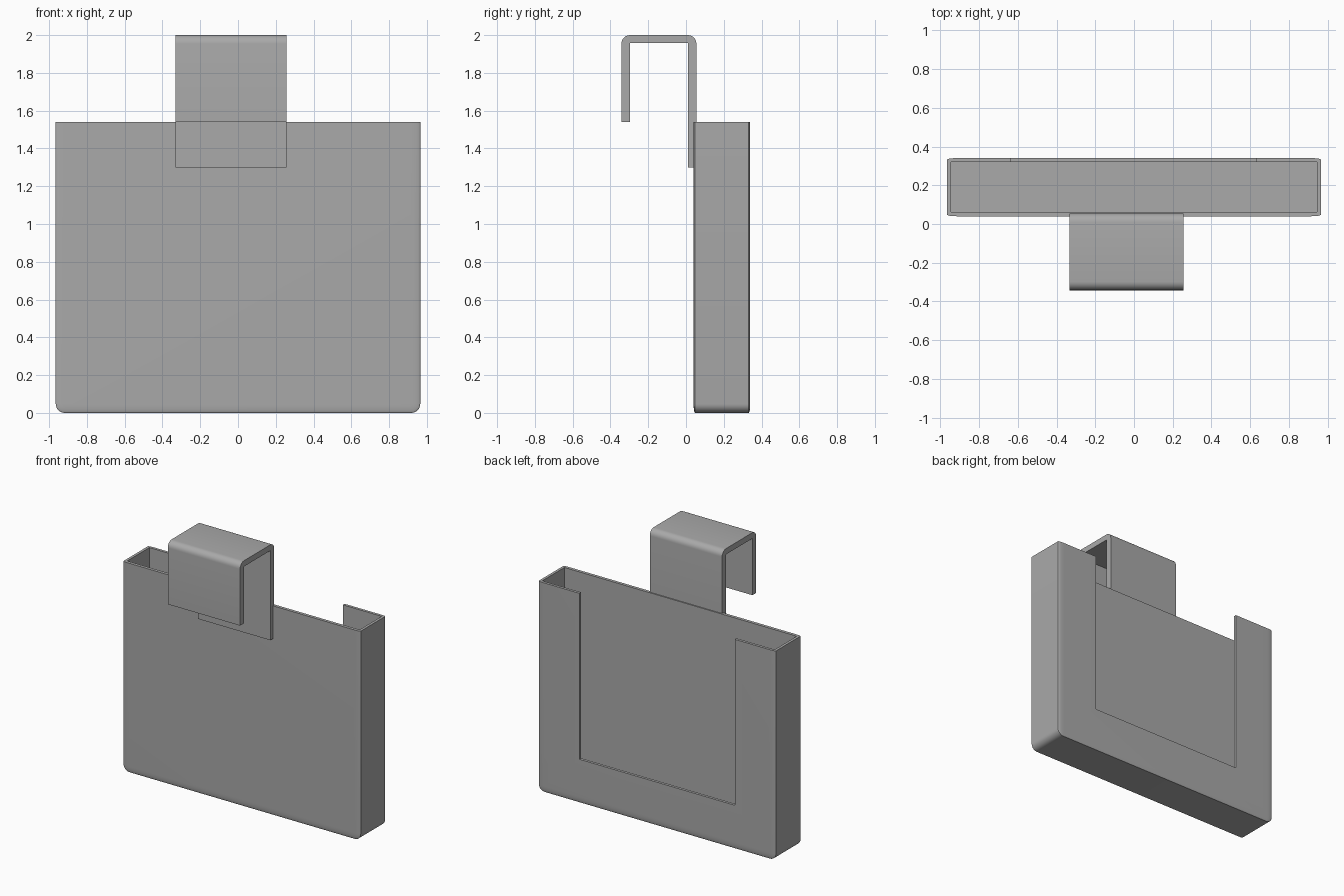
import bpy, bmesh, math
from mathutils import Vector

if "Cube" in bpy.data.objects:
    bpy.data.objects.remove(bpy.data.objects["Cube"])

grey = bpy.data.materials.new("grey plastic")
grey.diffuse_color = (0.4, 0.4, 0.4, 1)
grey.use_nodes = True
grey.node_tree.nodes["Principled BSDF"].inputs["Base Color"].default_value = grey.diffuse_color


def make_object(name, bm):
    bmesh.ops.recalc_face_normals(bm, faces=bm.faces)
    mesh = bpy.data.meshes.new(name)
    bm.to_mesh(mesh)
    bm.free()
    mesh.materials.append(grey)
    obj = bpy.data.objects.new(name, mesh)
    bpy.context.collection.objects.link(obj)
    return obj


def box(lo, hi):
    bm = bmesh.new()
    bmesh.ops.create_cube(bm, size=1)
    lo, hi = Vector(lo), Vector(hi)
    for v in bm.verts:
        v.co = (lo + hi) / 2 + v.co * (hi - lo)
    return bm


def smooth(obj):
    bpy.ops.object.select_all(action='DESELECT')
    obj.select_set(True)
    bpy.context.view_layer.objects.active = obj
    bpy.ops.object.shade_smooth_by_angle(angle=math.radians(35))


def cut(obj, name, lo, hi):
    cutter = make_object(name, box(lo, hi))
    cutter.hide_render = True
    cutter.hide_set(True)
    mod = obj.modifiers.new(name, 'BOOLEAN')
    mod.operation = 'DIFFERENCE'
    mod.solver = 'EXACT'
    mod.object = cutter


# Holder body: edges rounded by a radius that is squashed in depth
SQUASH = 0.17
bm = box((-0.965, 0.04 / SQUASH, 0), (0.965, 0.34 / SQUASH, 1.75))
bmesh.ops.bevel(bm, geom=bm.edges[:], offset=0.048, offset_type='OFFSET',
                segments=6, profile=0.5, affect='EDGES')
for v in bm.verts:
    v.co.y *= SQUASH
holder = make_object("holder_body", bm)
smooth(holder)

# Open top, hollow pocket and window in the back wall
cut(holder, "top_cutter", (-1.2, -0.2, 1.54), (1.2, 0.6, 1.9))
cut(holder, "pocket_cutter", (-0.945, 0.063, 0.023), (0.945, 0.32, 1.6))
cut(holder, "window_cutter", (-0.635, 0.25, 0.32), (0.63, 0.45, 1.65))

# Hanging hook: side profile with rounded outer corners, extruded across
R = 0.045
profile = [(0.055, 1.298)]
for cy, start in ((0.055 - R, 0), (-0.342 + R, 90)):
    for i in range(7):
        a = math.radians(start + 15 * i)
        profile.append((cy + R * math.cos(a), 2 - R + R * math.sin(a)))
profile += [(-0.342, 1.54), (-0.297, 1.54), (-0.297, 1.957),
            (0.01, 1.957), (0.01, 1.298)]
bm = bmesh.new()
face = bm.faces.new([bm.verts.new((-0.332, y, z)) for y, z in profile])
side = bmesh.ops.extrude_face_region(bm, geom=[face])
bmesh.ops.translate(bm, vec=(0.588, 0, 0),
                    verts=[g for g in side["geom"] if isinstance(g, bmesh.types.BMVert)])
smooth(make_object("hanging_hook", bm))
